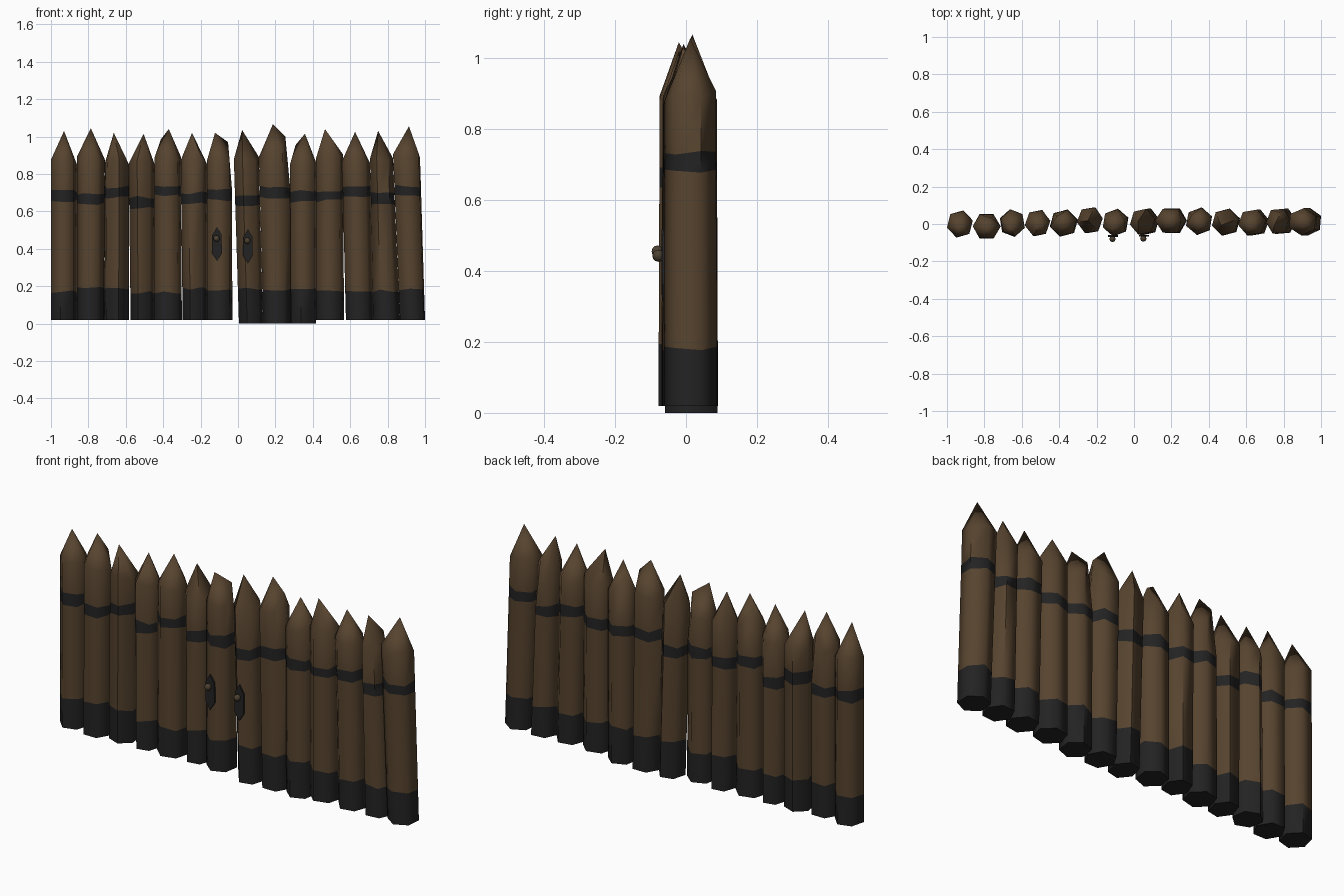
import bpy, bmesh, math, random
from mathutils import Vector

if "Cube" in bpy.data.objects:
    bpy.data.objects.remove(bpy.data.objects["Cube"])

random.seed(4)


def material(name, rgb):
    m = bpy.data.materials.new(name)
    m.diffuse_color = (*rgb, 1)
    m.use_nodes = True
    m.node_tree.nodes["Principled BSDF"].inputs["Base Color"].default_value = m.diffuse_color
    return m


WOOD = material("dark brown wood", (0.095, 0.057, 0.028))
IRON = material("blackened iron", (0.0165, 0.0165, 0.0165))
KNOB = material("worn bronze", (0.07, 0.05, 0.03))


def finish(name, bm, mats, angle):
    bmesh.ops.recalc_face_normals(bm, faces=bm.faces)
    me = bpy.data.meshes.new(name)
    bm.to_mesh(me)
    bm.free()
    ob = bpy.data.objects.new(name, me)
    bpy.context.collection.objects.link(ob)
    for m in mats:
        me.materials.append(m)
    bpy.ops.object.select_all(action='DESELECT')
    ob.select_set(True)
    bpy.context.view_layer.objects.active = ob
    bpy.ops.object.shade_smooth_by_angle(angle=math.radians(angle))
    return ob


# Per stake: foot left, foot right, top left, top right, tip x, tip z,
#            band bottom z, y centre, turn in degrees
STAKES = [
    (-1.00, -.862, -1.00, -.862, -.93, 1.03, .655, .00, 15),
    (-.862, -.717, -.862, -.712, -.787, 1.045, .64, -.012, 0),
    (-.717, -.584, -.712, -.584, -.664, 1.02, .675, .005, 40),
    (-.574, -.45, -.584, -.447, -.505, 1.015, .62, .005, 10),
    (-.45, -.30, -.447, -.306, -.37, 1.04, .683, .005, 15),
    (-.296, -.167, -.306, -.167, -.246, 1.02, .645, .02, 8),
    (-.167, -.03, -.167, -.033, -.123, 1.02, .662, .008, 20),
    (.005, .134, -.022, .112, .022, 1.035, .63, .012, 12),
    (.134, .283, .112, .278, .187, 1.067, .675, .018, 0),
    (.283, .417, .278, .417, .358, 1.015, .652, .015, 20),
    (.417, .567, .417, .561, .465, 1.04, .655, .01, 15),
    (.577, .722, .556, .706, .626, 1.025, .675, .008, 10),
    (.722, .866, .706, .829, .749, 1.03, .64, .015, 5),
    (.866, 1.00, .829, .973, .914, 1.055, .68, .012, 25),
]
# Splintered second peaks: stake index -> (direction in degrees, height)
PEAKS = {1: (60, .95), 4: (130, .985), 6: (30, .97), 8: (10, 1.0),
         9: (150, .955), 12: (45, .935)}


def stake(i, fl, fr, tl, tr, tip_x, tip_z, band, y, turn):
    bm = bmesh.new()
    angles = [math.radians(turn + 60 * k) for k in range(6)]
    reach = max(abs(math.cos(a)) for a in angles)
    foot_z = .0 if 6 < i < 10 else .02
    base_z = random.uniform(.165, .19)
    shoulder = tip_z - .16
    levels = [foot_z, base_z, band, band + .055, shoulder]
    rings = []
    for n, z in enumerate(levels):
        t = (z - foot_z) / (shoulder - foot_z)
        left, right = fl + (tl - fl) * t, fr + (tr - fr) * t
        cx, rx = (left + right) / 2, (right - left) / 2 / reach
        ry = (.075 if n < 2 else .073)
        ring = []
        for a in angles:
            dz = 0 if n == 0 else random.uniform(-.008, .008)
            ring.append(bm.verts.new((cx + rx * math.cos(a),
                                      y + ry * math.sin(a), z + dz)))
        rings.append(ring)
    # uneven shoulder and optional splintered corner
    for v in rings[-1]:
        v.co.z += random.uniform(-.015, .02)
    if i in PEAKS:
        d, h = PEAKS[i]
        k = min(range(6), key=lambda j: -math.cos(angles[j] - math.radians(d)))
        v = rings[-1][k]
        v.co.x += (cx - v.co.x) * .3
        v.co.y += (y - v.co.y) * .3
        v.co.z = h
    bm.faces.new(rings[0]).material_index = 1
    for n in range(4):
        for k in range(6):
            j = (k + 1) % 6
            f = bm.faces.new((rings[n][k], rings[n][j],
                              rings[n + 1][j], rings[n + 1][k]))
            f.material_index = 1 if n in (0, 2) else 0
    tip = bm.verts.new((tip_x, y + random.uniform(-.025, .005), tip_z))
    for k in range(6):
        bm.faces.new((rings[-1][k], rings[-1][(k + 1) % 6], tip))
    finish(f"stake_{i + 1}", bm, [WOOD, IRON], 62)


for i, row in enumerate(STAKES):
    stake(i, *row)


def handle(side, x, z, front):
    # pointed iron backplate
    bm = bmesh.new()
    outline = [(0, .092), (.024, .05), (.026, -.05), (0, -.092),
               (-.026, -.05), (-.024, .05)]
    f = bm.faces.new([bm.verts.new((x + a, front, z + b)) for a, b in outline])
    out = bmesh.ops.extrude_face_region(bm, geom=[f])
    for v in out['geom']:
        if isinstance(v, bmesh.types.BMVert):
            v.co.y -= .009
    finish(f"handle_plate_{side}", bm, [IRON], 30)
    # round knob
    bm = bmesh.new()
    bmesh.ops.create_uvsphere(bm, u_segments=8, v_segments=6, radius=.017)
    bmesh.ops.translate(bm, verts=bm.verts, vec=Vector((x - .003, front - .02, z + .03)))
    finish(f"handle_knob_{side}", bm, [KNOB], 60)


handle("left", -.112, .425, -.06)
handle("right", .053, .413, -.058)
